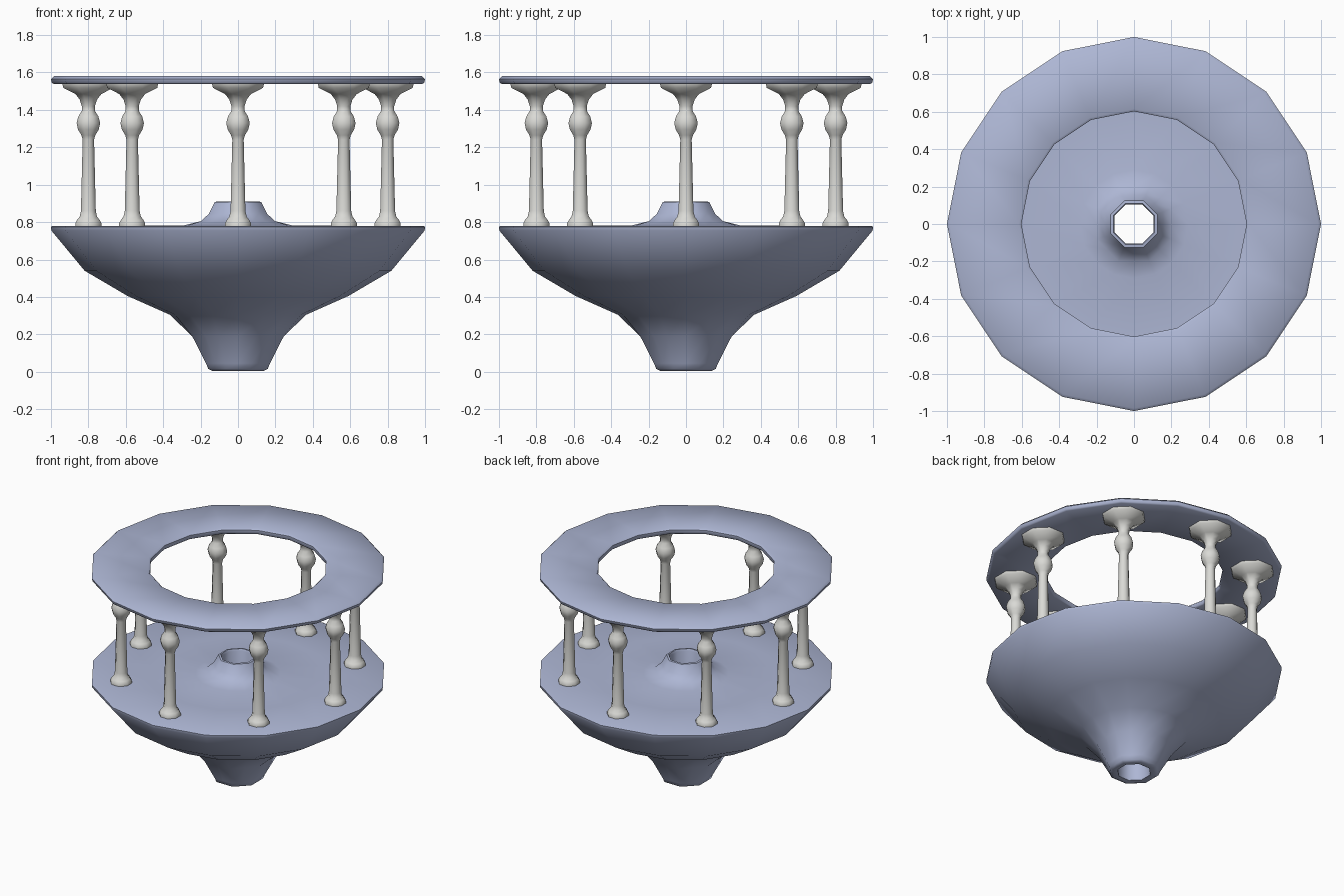
import bpy, bmesh, math
from math import cos, sin, pi

cube = bpy.data.objects.get("Cube")
if cube:
    bpy.data.objects.remove(cube, do_unlink=True)


def material(name, rgb):
    m = bpy.data.materials.new(name)
    m.use_nodes = True
    m.diffuse_color = (*rgb, 1)
    m.node_tree.nodes["Principled BSDF"].inputs["Base Color"].default_value = (*rgb, 1)
    return m


blue = material("pale blue stone", (0.42, 0.47, 0.66))
ivory = material("ivory stone", (0.70, 0.70, 0.67))


def lathe(name, profile, mat, sides, closed=False, octagon_below=0, turn=0, angle=50):
    """Spin (radius, z) points; rows inside octagon_below become eight-sided."""
    bm = bmesh.new()
    rows = []
    for r, z in profile:
        row = []
        for i in range(sides):
            a = 2 * pi * i / sides + turn
            k = cos(pi / 8) if r < octagon_below and i % 2 == 0 else 1
            row.append(bm.verts.new((r * k * cos(a), r * k * sin(a), z)))
        rows.append(row)
    pairs = list(zip(rows, rows[1:]))
    if closed:
        pairs.append((rows[-1], rows[0]))
    else:
        bm.faces.new(rows[0])
        bm.faces.new(rows[-1])
    for low, high in pairs:
        for i in range(sides):
            j = (i + 1) % sides
            bm.faces.new((low[i], low[j], high[j], high[i]))
    bmesh.ops.recalc_face_normals(bm, faces=bm.faces)
    mesh = bpy.data.meshes.new(name)
    bm.to_mesh(mesh)
    bm.free()
    mesh.materials.append(mat)
    ob = bpy.data.objects.new(name, mesh)
    bpy.context.collection.objects.link(ob)
    bpy.ops.object.select_all(action="DESELECT")
    bpy.context.view_layer.objects.active = ob
    ob.select_set(True)
    bpy.ops.object.shade_smooth_by_angle(angle=math.radians(angle))
    return ob


# Bowl with a hollow neck, flat deck and raised collar
lathe("bowl", [
    (0.115, 0.01), (0.15, 0.005), (0.172, 0.015), (0.185, 0.045), (0.265, 0.19),
    (0.365, 0.305), (0.59, 0.405), (0.82, 0.54), (0.998, 0.755), (1.0, 0.775),
    (0.99, 0.78), (0.6, 0.78), (0.29, 0.782), (0.215, 0.805), (0.168, 0.845),
    (0.135, 0.908), (0.12, 0.91), (0.113, 0.895)],
    blue, 16, closed=True, octagon_below=0.28)

# Ring carried on the columns
lathe("top_ring", [
    (0.61, 1.538), (0.985, 1.538), (0.996, 1.546), (1.0, 1.565), (0.985, 1.58),
    (0.615, 1.58), (0.602, 1.57), (0.602, 1.546)], blue, 16, closed=True)

# Eight turned columns
column = [
    (0.075, 0.78), (0.075, 0.795), (0.065, 0.812), (0.05, 0.83), (0.043, 0.86),
    (0.033, 1.24), (0.04, 1.265), (0.06, 1.295), (0.068, 1.33), (0.058, 1.365),
    (0.038, 1.395), (0.038, 1.42), (0.05, 1.455), (0.075, 1.485),
    (0.145, 1.518), (0.15, 1.538)]
for n in range(8):
    a = n * pi / 4
    post = lathe(f"column_{n + 1}", column, ivory, 8, turn=pi / 8)
    post.location = (0.8 * cos(a), 0.8 * sin(a), 0)
